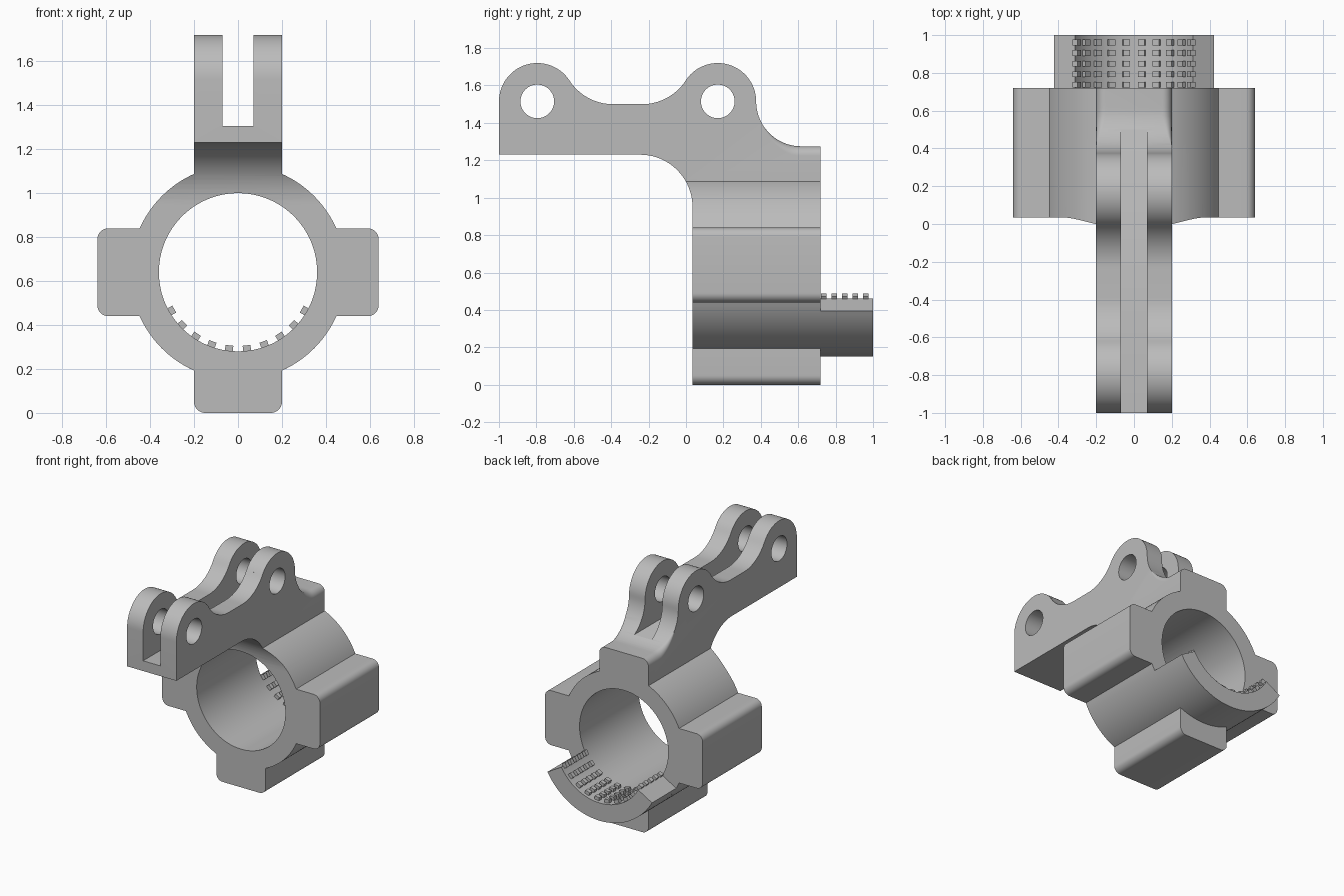
import bpy, bmesh
from math import sin, cos, radians, sqrt, degrees, asin
from mathutils import Matrix, Vector

if "Cube" in bpy.data.objects:
    bpy.data.objects.remove(bpy.data.objects["Cube"], do_unlink=True)

grey = bpy.data.materials.new("plain_grey")
grey.use_nodes = True
grey.diffuse_color = (0.5, 0.5, 0.5, 1)
grey.node_tree.nodes["Principled BSDF"].inputs["Base Color"].default_value = (0.5, 0.5, 0.5, 1)

AXIS_Z = 0.64          # height of the bore axis
BORE, OUTER = 0.36, 0.49
BACK = 0.72


def arc(cx, cy, r, a0, a1, n=16):
    """Points on an arc, angles in degrees."""
    angles = [radians(a0 + (a1 - a0) * i / n) for i in range(n + 1)]
    return [(cx + r * cos(a), cy + r * sin(a)) for a in angles]


def finish(name, bm):
    bmesh.ops.remove_doubles(bm, verts=bm.verts, dist=1e-5)
    bmesh.ops.recalc_face_normals(bm, faces=bm.faces)
    mesh = bpy.data.meshes.new(name)
    bm.to_mesh(mesh)
    bm.free()
    mesh.materials.append(grey)
    obj = bpy.data.objects.new(name, mesh)
    bpy.context.collection.objects.link(obj)
    return obj


def loft(name, rings):
    """Solid through a list of matching closed sections."""
    bm = bmesh.new()
    rows = [[bm.verts.new(p) for p in ring] for ring in rings]
    for a, b in zip(rows, rows[1:]):
        for i in range(len(a)):
            j = (i + 1) % len(a)
            bm.faces.new((a[i], a[j], b[j], b[i]))
    bm.faces.new(rows[0])
    bm.faces.new(rows[-1])
    return finish(name, bm)


def along_x(name, pts, a, b):
    return loft(name, [[(x, y, z) for y, z in pts] for x in (a, b)])


def along_y(name, pts, a, b):
    return loft(name, [[(x, y, z) for x, z in pts] for y in (a, b)])


def select(obj):
    bpy.ops.object.select_all(action="DESELECT")
    obj.select_set(True)
    bpy.context.view_layer.objects.active = obj


def combine(obj, tool, operation="DIFFERENCE"):
    mod = obj.modifiers.new("cut", "BOOLEAN")
    mod.operation, mod.solver, mod.object = operation, "EXACT", tool
    select(obj)
    bpy.ops.object.modifier_apply(modifier=mod.name)
    bpy.data.objects.remove(tool, do_unlink=True)


# Front section: round collar with three rounded lugs and a tall top column
half, reach, corner = 0.2, 0.64, 0.05
root = sqrt(OUTER ** 2 - half ** 2)
edge = degrees(asin(half / OUTER))
section = []
for turn in range(4):
    if turn == 1:
        lug = [(root, -half), (1.2, -half), (1.2, half)]
    else:
        lug = [(root, -half)]
        lug += arc(reach - corner, corner - half, corner, -90, 0, 8)
        lug += arc(reach - corner, half - corner, corner, 0, 90, 8)
    lug += arc(0, 0, OUTER, edge, 90 - edge, 20)[:-1]
    for u, v in lug:
        for _ in range(turn):
            u, v = -v, u
        section.append((u, v + AXIS_Z))
body = along_y("clamp_body", section, -1.1, 0.9)

# Side section: double-lobed arm, flowing into the collar
pin_z, lobe, pins = 1.515, 0.205, (-0.795, 0.17)
profile = [(-1, 1.23)]
profile += arc(pins[0], pin_z, lobe, 180, 33, 28)
profile += arc(-0.39, 1.778, 0.278, 213, 270)
profile += arc(-0.235, 1.778, 0.278, 270, 327)
profile += arc(pins[1], pin_z, lobe, 147, 0, 28)
profile += arc(0.615, pin_z, 0.24, 180, 270, 20)[1:]
profile += [(BACK, 1.275), (BACK, -0.1), (0.035, -0.1)]
profile += arc(-0.245, 0.95, 0.28, 0, 90, 20)
combine(body, along_x("side_shape", profile, -0.8, 0.8), "INTERSECT")

# Bore, fork slot and pin holes
combine(body, along_y("bore_cutter", arc(0, AXIS_Z, BORE, 0, 360, 96)[:-1], -1.2, 1))
slot = [(-0.07, 1.305), (0.07, 1.305), (0.07, 2), (-0.07, 2)]
combine(body, along_y("slot_cutter", slot, -1.2, 1))
for y in pins:
    combine(body, along_x("pin_cutter", arc(y, pin_z, 0.09, 0, 360, 48)[:-1], -0.5, 0.5))

# Top lug corners, rounding out gradually down the rear curve
for side in (1, -1):
    rings = []
    stations = [(a, 0) for a in range(215, 271, 5)] + [(270, 0.2)]
    for angle, extra in stations:
        a = radians(angle)
        r = 0.002 + (corner - 0.002) * min(1, (angle - 215) / 45)
        rim = arc(half - r, -r, r, 90, 0, 8)
        rim += [(half + 0.02, -r), (half + 0.02, 0.02), (half - r, 0.02)]
        rings.append([(side * x, 0.615 + extra + (0.24 - d) * cos(a),
                       pin_z + (0.24 - d) * sin(a)) for x, d in rim])
    combine(body, loft("corner_cutter", rings))

# Rear cradle: lower part of the collar carried backwards
cradle_pts = arc(0, AXIS_Z, OUTER, 210, 330, 40) + arc(0, AXIS_Z, BORE, 330, 210, 40)
cradle = along_y("rear_cradle", cradle_pts, BACK, 1.0)

# Grip teeth: ten columns by five rows inside the cradle
bm = bmesh.new()
for col in range(10):
    spin = Matrix.Rotation(radians((col - 4.5) * 13.33), 4, "Y")
    for row in range(5):
        place = (Matrix.Translation((0, 0.737 + 0.056 * row, AXIS_Z)) @ spin
                 @ Matrix.Translation((0, 0, -0.35)) @ Matrix.Diagonal((0.036, 0.03, 0.03, 1)))
        bmesh.ops.create_cube(bm, size=1, matrix=place)
teeth = finish("grip_teeth", bm)

for obj in (body, cradle):
    select(obj)
    bpy.ops.object.shade_smooth_by_angle(angle=radians(30))
